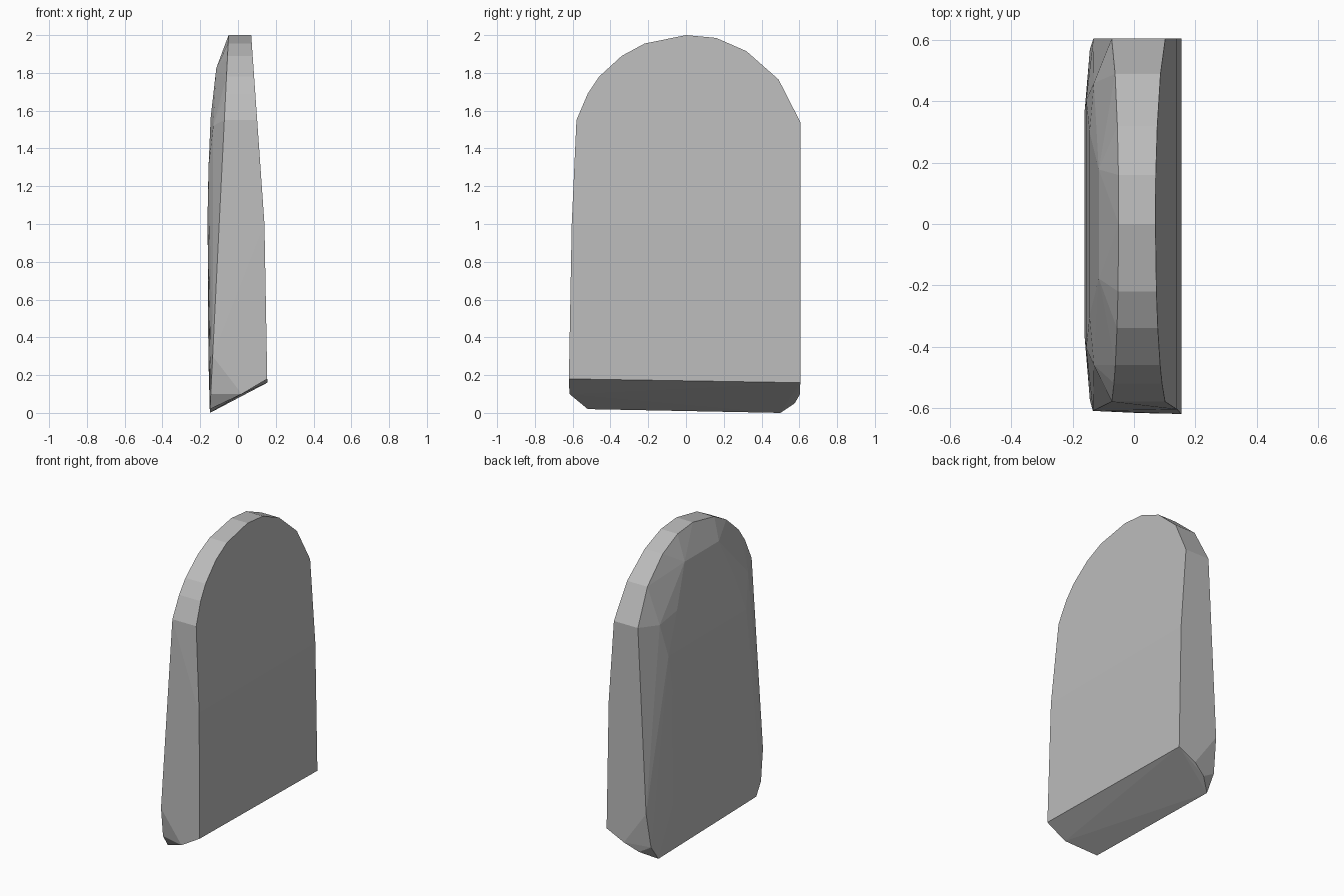
import bpy, bmesh, math

cube = bpy.data.objects.get("Cube")
if cube:
    bpy.data.objects.remove(cube, do_unlink=True)


def front_x(z):
    """Broad flat side, bending inward above mid height."""
    return 0.155 - 0.018 * (z - 0.17) if z <= 1 else 0.14 - 0.07 * (z - 1)


def rim_x(z):
    """Edge where the bevelled side meets the rim."""
    return -0.05 - 0.0495 * (2 - z)


# Rounded top, shared by both sides (y, z)
arch = [(-.58, 1.55), (-.52, 1.69), (-.46, 1.78), (-.34, 1.89), (-.22, 1.955),
        (0, 2.0), (.16, 1.985), (.32, 1.915), (.49, 1.765), (.605, 1.54)]
# Lower ends of each side (y, z)
front_low = [(-.605, 1.0), (.605, 1.0), (-.62, .18), (.605, .16)]
rim_low = [(-.61, .3), (.605, .33), (-.575, .1), (.57, .1), (-.52, .02), (.5, 0)]

points = [(front_x(z), y, z) for y, z in arch + front_low]
points += [(rim_x(z), y, z) for y, z in arch + rim_low]
# Corners on the slanted foot
points += [(.02, -.617, .1), (.03, .604, .1), (-.06, .575, .05)]
# Raised bevelled panel, mirrored across y
for side in (-1, 1):
    points += [(-.115, side * .178, 1.825), (-.131, side * .46, 1.52),
               (-.145, side * .3, 1.56), (-.156, side * .405, 1.3),
               (-.161, side * .37, 1.05), (-.157, side * .36, .3)]

# The slab is the solid spanned by these corners
bm = bmesh.new()
for p in points:
    bm.verts.new(p)
result = bmesh.ops.convex_hull(bm, input=bm.verts)
loose = [v for v in bm.verts if not v.link_faces]
bmesh.ops.delete(bm, geom=loose, context='VERTS')
bmesh.ops.dissolve_limit(bm, angle_limit=math.radians(0.8),
                         verts=bm.verts, edges=bm.edges)
bmesh.ops.recalc_face_normals(bm, faces=bm.faces)

mesh = bpy.data.meshes.new("stone_slab")
bm.to_mesh(mesh)
bm.free()
slab = bpy.data.objects.new("stone_slab", mesh)
bpy.context.collection.objects.link(slab)

# Plain grey stone
grey = bpy.data.materials.new("stone_grey")
grey.use_nodes = True
colour = (0.5, 0.5, 0.5, 1)
grey.diffuse_color = colour
grey.node_tree.nodes["Principled BSDF"].inputs["Base Color"].default_value = colour
mesh.materials.append(grey)
